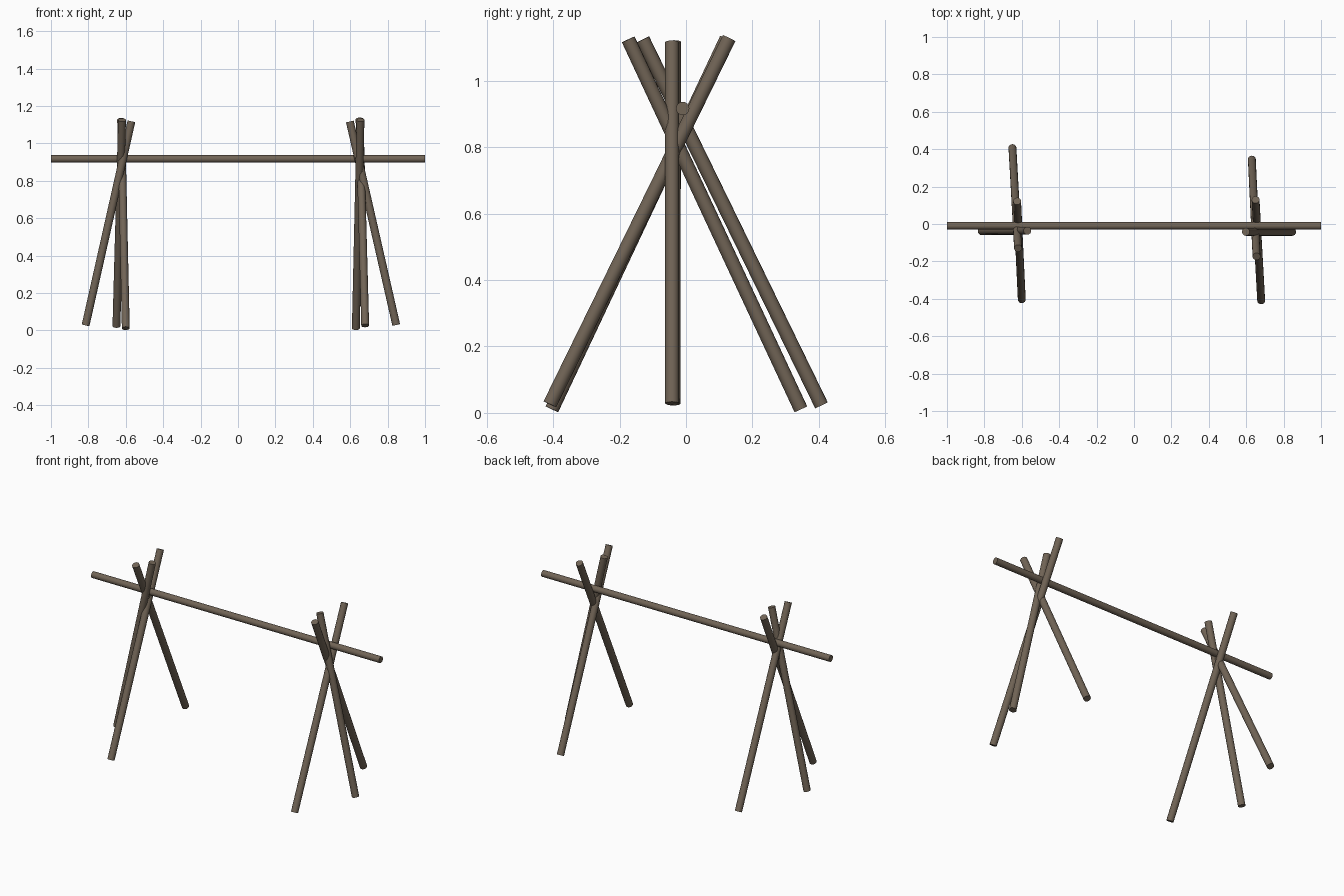
import bpy
from mathutils import Vector

if "Cube" in bpy.data.objects:
    bpy.data.objects.remove(bpy.data.objects["Cube"])

wood = bpy.data.materials.new("weathered wood")
wood.diffuse_color = (0.165, 0.128, 0.093, 1)
wood.use_nodes = True
wood.node_tree.nodes["Principled BSDF"].inputs["Base Color"].default_value = wood.diffuse_color


def pole(name, a, b, r):
    """Round pole running from point a to point b."""
    a, b = Vector(a), Vector(b)
    d = b - a
    bpy.ops.mesh.primitive_cylinder_add(vertices=16, radius=r, depth=d.length,
                                        location=(a + b) / 2)
    ob = bpy.context.object
    ob.rotation_euler = d.to_track_quat('Z', 'Y').to_euler()
    ob.name = name
    ob.data.materials.append(wood)
    bpy.ops.object.shade_smooth_by_angle(angle=0.7)
    return ob


# crossbar
pole("crossbar", (-1, -0.01, 0.917), (1, -0.01, 0.917), 0.02)

# two tripods of crossed poles: foot, tip
legs = {
    "left_back_leg": ((-0.65, 0.408, 0.023), (-0.62, -0.13, 1.125)),
    "left_front_leg": ((-0.60, -0.404, 0.011), (-0.625, 0.122, 1.127)),
    "left_outer_leg": ((-0.815, -0.038, 0.027), (-0.57, -0.036, 1.118)),
    "right_back_leg": ((0.63, 0.346, 0.011), (0.655, -0.174, 1.125)),
    "right_front_leg": ((0.68, -0.41, 0.026), (0.65, 0.13, 1.129)),
    "right_outer_leg": ((0.846, -0.042, 0.029), (0.598, -0.042, 1.117)),
}
for name, (foot, tip) in legs.items():
    pole(name, foot, tip, 0.021)
